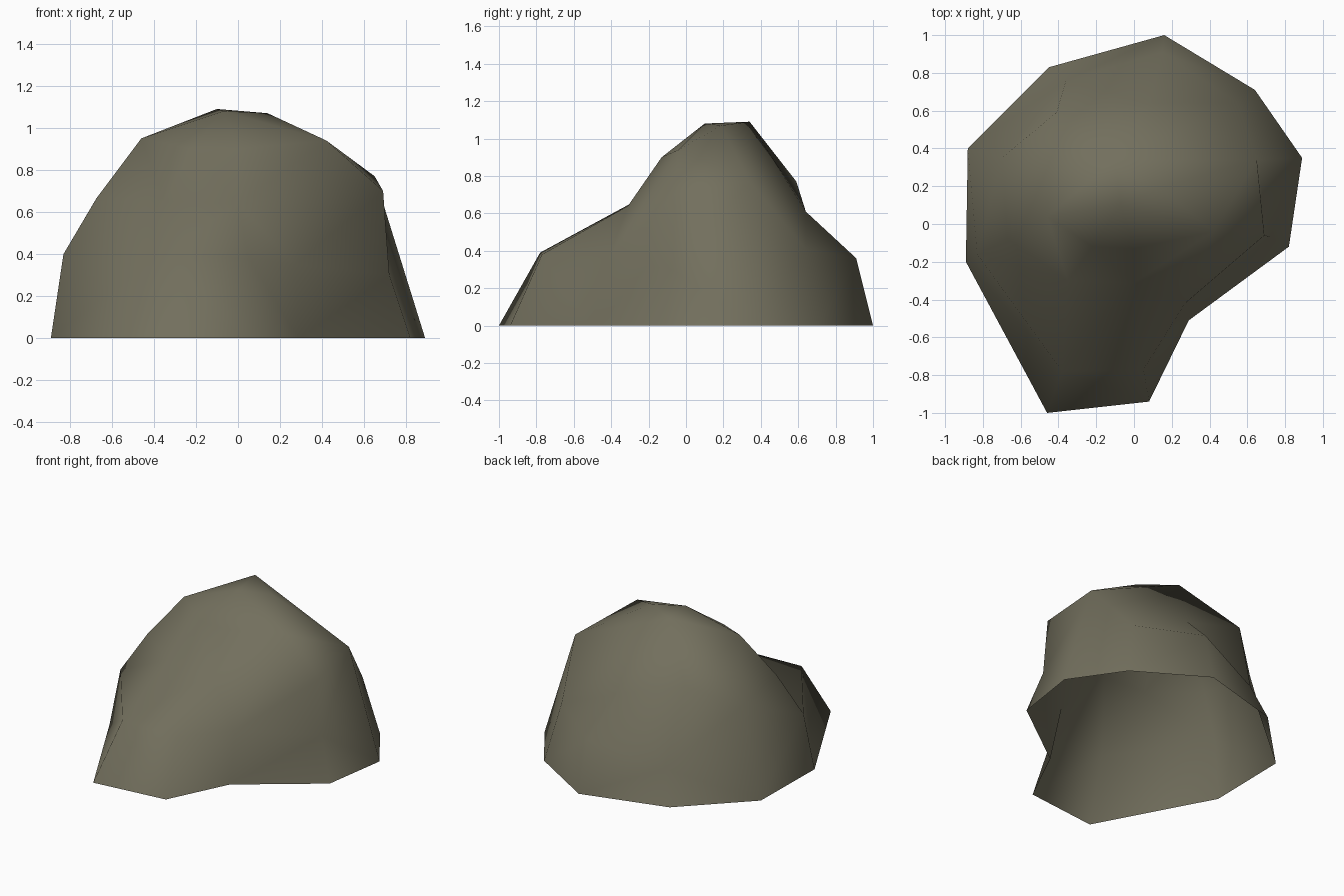
import bpy, bmesh

if "Cube" in bpy.data.objects:
    bpy.data.objects.remove(bpy.data.objects["Cube"])

# Contour lines of the boulder, counted clockwise from the back.
# A contour reuses points of its neighbour where the facets run together.
base = [(.16, 1, 0), (.64, .71, 0), (.89, .35, 0), (.82, -.12, 0), (.29, -.51, 0),
        (.08, -.94, 0), (-.46, -1, 0), (-.89, -.20, 0), (-.88, .40, 0), (-.45, .83, 0)]
skirt = [(.15, .91, .36), (.55, .64, .41), base[2], (.72, -.07, .30), (.27, -.42, .35),
         (.05, -.77, .38), (-.38, -.78, .39), (-.83, -.16, .40), base[8], (-.36, .76, .23)]
shoulder = [(.08, .64, .61), skirt[1], (.65, .34, .77), (.69, -.06, .70), skirt[4],
            (0, -.31, .64), (-.35, -.30, .65), (-.67, -.08, .67), (-.70, .35, .62), (-.41, .59, .77)]
summit, knob, brow = (-.10, .34, 1.09), (.14, .19, 1.07), (-.07, .10, 1.08)
right_edge, left_edge = (.42, -.04, .94), (-.46, .04, .95)
crown = [summit, summit, knob, right_edge, right_edge,
         (0, -.13, .90), (-.22, -.12, .90), left_edge, left_edge, summit]
peak = [brow] * 10

# Skin the contours, then merge the shared points (the underside stays open)
bm = bmesh.new()
rings = [[bm.verts.new(p) for p in ring] for ring in (base, skirt, shoulder, crown, peak)]
for lower, upper in zip(rings, rings[1:]):
    for i in range(10):
        j = (i + 1) % 10
        bm.faces.new((lower[i], lower[j], upper[j], upper[i]))
bmesh.ops.remove_doubles(bm, verts=bm.verts[:], dist=.001)
bmesh.ops.triangulate(bm, faces=bm.faces[:], quad_method='SHORT_EDGE')
bmesh.ops.recalc_face_normals(bm, faces=bm.faces[:])
# Make sure the open shell faces outward
if sum(f.normal.z * f.calc_area() for f in bm.faces) < 0:
    bmesh.ops.reverse_faces(bm, faces=bm.faces[:])
for f in bm.faces:
    f.smooth = True

mesh = bpy.data.meshes.new("boulder")
bm.to_mesh(mesh)
bm.free()
stone = bpy.data.materials.new("olive grey stone")
stone.diffuse_color = (.17, .16, .11, 1)
stone.use_nodes = True
stone.node_tree.nodes["Principled BSDF"].inputs["Base Color"].default_value = stone.diffuse_color
mesh.materials.append(stone)
bpy.context.collection.objects.link(bpy.data.objects.new("boulder", mesh))
